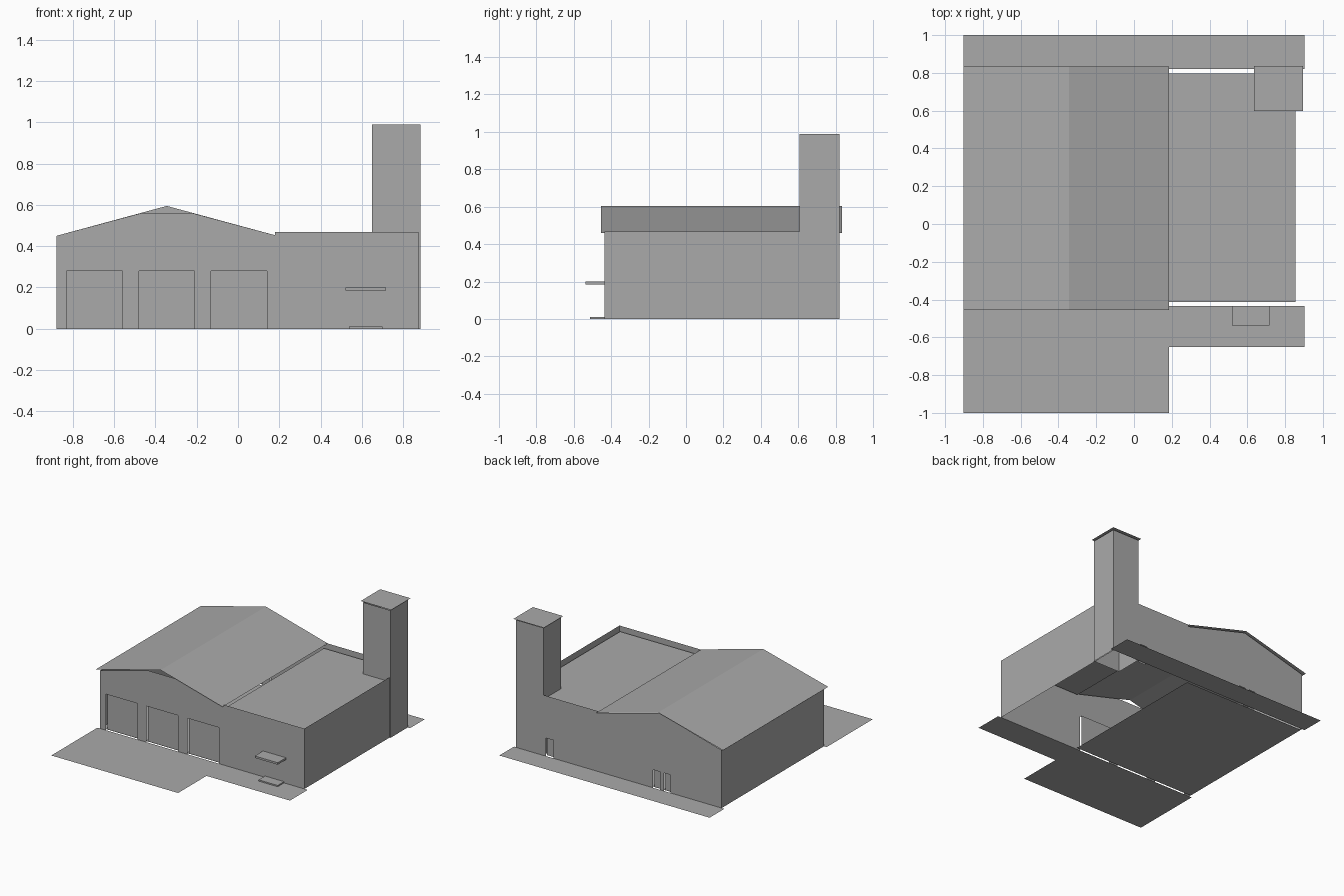
import bpy, bmesh

cube = bpy.data.objects.get("Cube")
if cube:
    bpy.data.objects.remove(cube, do_unlink=True)

# One plain grey for the whole building
grey = bpy.data.materials.new("plain_grey")
grey.use_nodes = True
grey.diffuse_color = (0.4, 0.4, 0.4, 1)
grey.node_tree.nodes["Principled BSDF"].inputs["Base Color"].default_value = (0.4, 0.4, 0.4, 1)

FRONT, BACK, LEFT, RIGHT = -0.435, 0.82, 0.875, -0.88
VALLEY, RIDGE = 0.18, -0.345
RECESS = 0.018


def finish(name, bm):
    mesh = bpy.data.meshes.new(name)
    bm.to_mesh(mesh)
    bm.free()
    mesh.materials.append(grey)
    obj = bpy.data.objects.new(name, mesh)
    bpy.context.collection.objects.link(obj)
    return obj


def sheet(name, *polygons):
    """Thin surface made of flat polygons."""
    bm = bmesh.new()
    for points in polygons:
        bm.faces.new([bm.verts.new(p) for p in points])
    bmesh.ops.remove_doubles(bm, verts=bm.verts, dist=0.0001)
    return finish(name, bm)


def flat(name, x0, x1, y0, y1, z):
    return sheet(name, [(x0, y0, z), (x1, y0, z), (x1, y1, z), (x0, y1, z)])


def box(name, x0, x1, y0, y1, z0, z1):
    bm = bmesh.new()
    bmesh.ops.create_cube(bm, size=1)
    for v in bm.verts:
        v.co = (x1 if v.co.x > 0 else x0,
                y1 if v.co.y > 0 else y0,
                z1 if v.co.z > 0 else z0)
    return finish(name, bm)


def gable_wall(name, y, top, doors, height, facing):
    """Upright wall with door notches along its foot."""
    outline = [(RIGHT, 0)]
    for x0, x1 in doors:
        outline += [(x0, 0), (x0, height), (x1, height), (x1, 0)]
    outline += [(LEFT, 0)] + top
    points = [(x, y, z) for x, z in outline]
    return sheet(name, points if facing < 0 else points[::-1])


def door_panels(name, y, doors, height, facing):
    for i, (x0, x1) in enumerate(doors):
        points = [(x0, y, 0), (x1, y, 0), (x1, y, height), (x0, y, height)]
        sheet(f"{name}_{i + 1}", points if facing < 0 else points[::-1])


# Front wall with three vehicle bays and a clipped gable
bays = [(-0.83 + 0.35 * i, -0.56 + 0.35 * i) for i in range(3)]
parapet = [(LEFT, 0.468), (VALLEY, 0.468), (VALLEY, 0.453)]
gable_wall("front_wall", FRONT, parapet + [(-0.22, 0.56), (-0.47, 0.56), (RIGHT, 0.45)],
           bays, 0.28, -1)
door_panels("bay_door", FRONT + RECESS, bays, 0.28, -1)

# Back wall with small doors and a full gable
small_doors = [(-0.44, -0.385), (-0.35, -0.29), (0.565, 0.63)]
gable_wall("back_wall", BACK, parapet + [(RIDGE, 0.595), (RIGHT, 0.45)],
           small_doors, 0.14, 1)
door_panels("back_door", BACK - RECESS, small_doors, 0.14, 1)

# Side walls
sheet("left_wall", [(LEFT, FRONT, 0), (LEFT, BACK, 0), (LEFT, BACK, 0.468), (LEFT, FRONT, 0.468)])
sheet("right_wall", [(RIGHT, BACK, 0), (RIGHT, FRONT, 0), (RIGHT, FRONT, 0.45), (RIGHT, BACK, 0.45)])

# Roofs
y0, y1 = FRONT - 0.02, BACK + 0.015
sheet("gable_roof",
      [(-0.903, y0, 0.46), (RIDGE, y0, 0.604), (RIDGE, y1, 0.604), (-0.903, y1, 0.46)],
      [(RIDGE, y0, 0.604), (0.186, y0, 0.46), (0.186, y1, 0.46), (RIDGE, y1, 0.604)])
flat("flat_roof", VALLEY, 0.855, -0.413, 0.798, 0.435)

# Tower, open at the foot, with a thin overhanging cap
tower = box("tower", 0.65, 0.883, 0.607, 0.822, 0, 0.99)
bm = bmesh.new()
bm.from_mesh(tower.data)
ends = [f for f in bm.faces if abs(f.normal.z) > 0.9]
bmesh.ops.delete(bm, geom=ends, context='FACES_ONLY')
bm.to_mesh(tower.data)
bm.free()
flat("tower_cap", 0.635, 0.896, 0.598, 0.837, 1.0)

# Entrance canopy and step
box("canopy", 0.52, 0.717, -0.537, FRONT, 0.185, 0.2)
box("step", 0.537, 0.7, -0.513, FRONT, 0, 0.01)

# Ground surfaces
flat("bay_floor", RIGHT, VALLEY, -0.42, 0.805, 0)
sheet("front_apron", [(-0.903, -1, 0), (0.186, -1, 0), (0.186, -0.652, 0),
                      (0.903, -0.652, 0), (0.903, FRONT, 0), (-0.903, FRONT, 0)])
flat("back_path", -0.903, 0.903, BACK, 1, 0)
